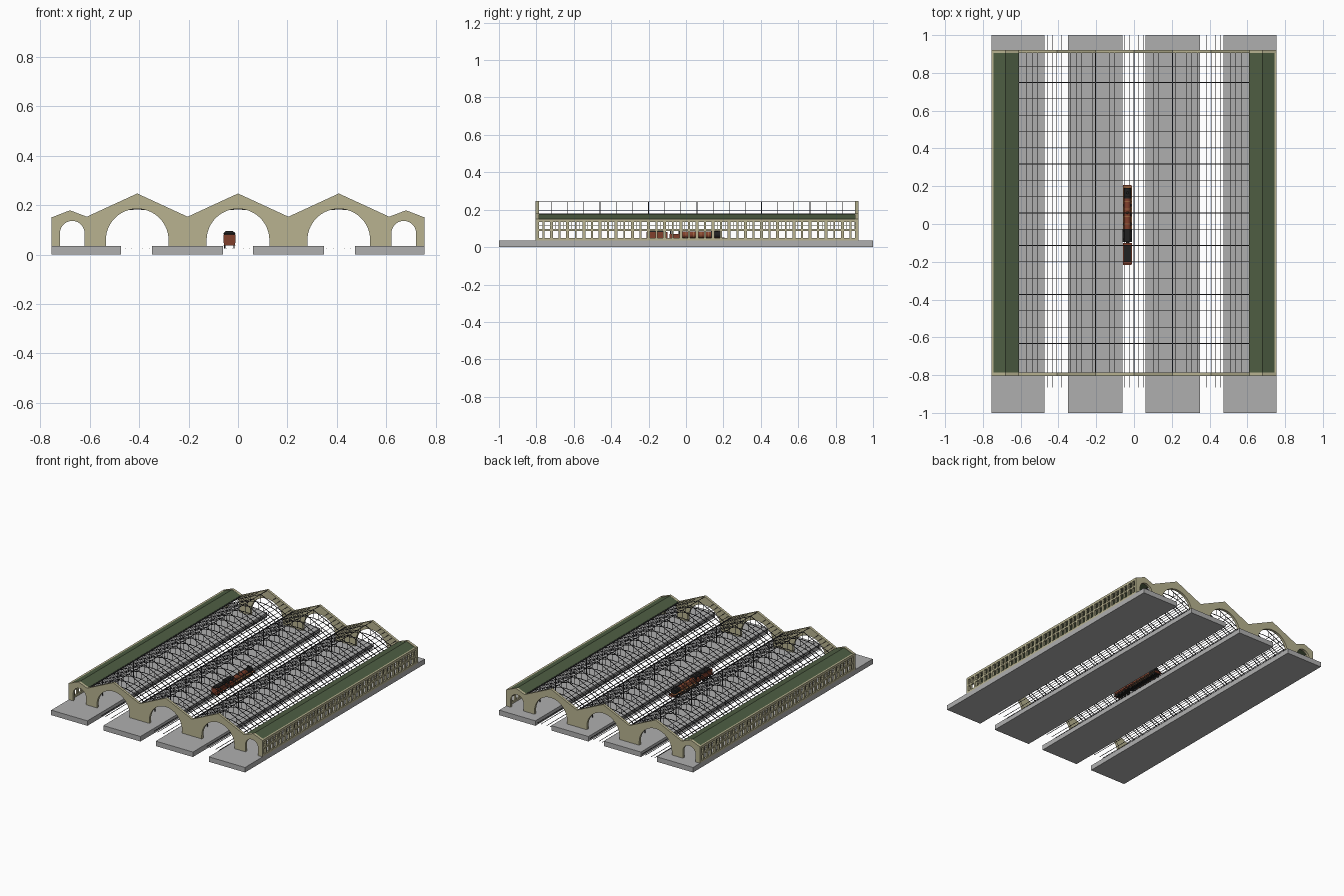
import bpy, bmesh
from math import sin, cos, pi, sqrt
from mathutils import Vector, Matrix

if "Cube" in bpy.data.objects:
    bpy.data.objects.remove(bpy.data.objects["Cube"], do_unlink=True)


def material(name, r, g, b):
    m = bpy.data.materials.new(name)
    m.use_nodes = True
    m.diffuse_color = (r, g, b, 1)
    m.node_tree.nodes["Principled BSDF"].inputs["Base Color"].default_value = (r, g, b, 1)
    return m


STONE = material("sandstone", 0.48, 0.45, 0.28)
CONCRETE = material("platform grey", 0.43, 0.43, 0.43)
GREEN = material("roof green", 0.075, 0.11, 0.055)
IRON = material("dark iron", 0.05, 0.05, 0.055)
RED = material("engine red", 0.22, 0.05, 0.025)
BLACK = material("engine black", 0.015, 0.015, 0.015)
BROWN = material("copper brown", 0.33, 0.13, 0.05)


def finish(name, bm, mat, smooth=False):
    bmesh.ops.recalc_face_normals(bm, faces=bm.faces)
    mesh = bpy.data.meshes.new(name)
    bm.to_mesh(mesh)
    bm.free()
    mesh.materials.append(mat)
    ob = bpy.data.objects.new(name, mesh)
    bpy.context.collection.objects.link(ob)
    if smooth:
        bpy.ops.object.select_all(action="DESELECT")
        ob.select_set(True)
        bpy.context.view_layer.objects.active = ob
        bpy.ops.object.shade_smooth_by_angle()
    return ob


def box(bm, x, y, z):
    """Box from three (low, high) ranges."""
    size = Matrix.Diagonal((x[1] - x[0], y[1] - y[0], z[1] - z[0], 1))
    mid = Matrix.Translation(((x[0] + x[1]) / 2, (y[0] + y[1]) / 2, (z[0] + z[1]) / 2))
    bmesh.ops.create_cube(bm, size=1, matrix=mid @ size)


def beam(bm, p, q, t):
    """Square bar between two points."""
    p, q = Vector(p), Vector(q)
    d = q - p
    m = Matrix.Translation((p + q) / 2) @ d.to_track_quat("Z", "Y").to_matrix().to_4x4()
    bmesh.ops.create_cube(bm, size=1, matrix=m @ Matrix.Diagonal((t, t, d.length + t * 0.5, 1)))


def rod(bm, p, q, r, sides=12, r2=None):
    """Round bar or cone between two points."""
    p, q = Vector(p), Vector(q)
    d = q - p
    m = Matrix.Translation((p + q) / 2) @ d.to_track_quat("Z", "Y").to_matrix().to_4x4()
    bmesh.ops.create_cone(bm, cap_ends=True, segments=sides, radius1=r,
                          radius2=r if r2 is None else r2, depth=d.length, matrix=m)


def extrude_y(bm, points, y0, y1):
    """Prism along y from an x, z outline."""
    face = bm.faces.new([bm.verts.new((x, y0, z)) for x, z in points])
    out = bmesh.ops.extrude_face_region(bm, geom=[face])
    verts = [v for v in out["geom"] if isinstance(v, bmesh.types.BMVert)]
    bmesh.ops.translate(bm, verts=verts, vec=(0, y1 - y0, 0))


DECK = 0.035
EAVE, RIDGE = 0.153, 0.247
SPAN = 0.408
HALF = SPAN / 2
WALL = 0.755
Y0, Y1 = -0.805, 0.922
BAYS = 20
BAY = (Y1 - Y0) / BAYS
NAVES = (-SPAN, 0, SPAN)

# Platforms
for name, a, b in (("outer", 0.473, WALL), ("inner", 0.06, 0.349)):
    for side, s in (("left", 1), ("right", -1)):
        bm = bmesh.new()
        box(bm, sorted((s * a, s * b)), (-1, 1), (0, DECK))
        finish(f"{name}_platform_{side}", bm, CONCRETE)


# End walls with gables and arched openings
def arch(cx, r, cz, n):
    curve = [(cx + r * cos(pi * i / n), cz + r * sin(pi * i / n)) for i in range(n + 1)]
    return [(cx + r, DECK)] + curve + [(cx - r, DECK)]


top = [(-WALL, DECK), (-WALL, 0.15), (-0.68, 0.179), (-3 * HALF, EAVE)]
for cx in NAVES:
    top += [(cx, RIDGE), (cx + HALF, EAVE)]
top += [(0.68, 0.179), (WALL, 0.15), (WALL, DECK)]
outline = top + arch(0.671, 0.05, 0.086, 14)
for cx in reversed(NAVES):
    outline += arch(cx, 0.127, 0.058, 28)
outline += arch(-0.671, 0.05, 0.086, 14)
for name, a, b in (("front_wall", Y0, Y0 + 0.018), ("back_wall", Y1 - 0.018, Y1)):
    bm = bmesh.new()
    extrude_y(bm, outline, a, b)
    finish(name, bm, STONE)

# Side walls with two rows of paired windows, and aisle roofs
for side, s in (("left", 1), ("right", -1)):
    x = sorted((s * (WALL - 0.014), s * WALL))
    bm = bmesh.new()
    for z in ((DECK, 0.048), (0.086, 0.097), (0.134, 0.151)):
        box(bm, x, (Y0 + 0.018, Y1 - 0.018), z)
    for i in range(BAYS + 1):
        y = Y0 + i * BAY
        box(bm, x, (max(y - 0.008, Y0 + 0.01), min(y + 0.008, Y1 - 0.01)), (0.04, 0.145))
        if i < BAYS:
            m = y + BAY / 2
            box(bm, x, (m - 0.005, m + 0.005), (0.04, 0.145))
    # thin glazing bars in the upper row
    xm = s * (WALL - 0.007)
    for i in range(BAYS * 2):
        y = Y0 + (i + 0.5) * BAY / 2
        beam(bm, (xm, y, 0.097), (xm, y, 0.134), 0.002)
    beam(bm, (xm, Y0 + 0.02, 0.117), (xm, Y1 - 0.02, 0.117), 0.002)
    finish(f"side_wall_{side}", bm, STONE)

    bm = bmesh.new()
    section = [(0.745, 0.15), (0.68, 0.176), (0.612, 0.153), (0.612, 0.148), (0.68, 0.17), (0.745, 0.145)]
    extrude_y(bm, [(s * px, pz) for px, pz in section], Y0 + 0.018, Y1 - 0.018)
    finish(f"aisle_roof_{side}", bm, GREEN)

# Open iron roof trusses over each nave
RADIUS, CROWN = 0.3, 0.184


def chord(dx):
    return CROWN - RADIUS + sqrt(RADIUS ** 2 - dx ** 2)


def rafter(dx):
    return RIDGE - 0.005 - (RIDGE - EAVE) * abs(dx) / HALF


for label, cx in zip(("right", "middle", "left"), NAVES):
    bm = bmesh.new()
    steps = [-HALF + SPAN * i / 10 for i in range(11)]
    for i in range(1, BAYS):
        y = Y0 + i * BAY
        for s in (-1, 1):
            beam(bm, (cx, y, rafter(0)), (cx + s * HALF, y, rafter(HALF)), 0.0035)
        for a, b in zip(steps, steps[1:]):
            beam(bm, (cx + a, y, chord(a)), (cx + b, y, chord(b)), 0.0035)
        for a in steps[2:-2]:
            beam(bm, (cx + a, y, chord(a)), (cx + a, y, rafter(a)), 0.002)
    finish(f"roof_trusses_{label}", bm, IRON)

    bm = bmesh.new()
    for t in (0.35, 0.5, 0.64, 0.78, 0.92):
        for s in (-1, 1):
            dx = s * t * HALF
            beam(bm, (cx + dx, Y0 + 0.01, rafter(dx)), (cx + dx, Y1 - 0.01, rafter(dx)), 0.002)
    beam(bm, (cx, Y0 + 0.01, rafter(0)), (cx, Y1 - 0.01, rafter(0)), 0.003)
    finish(f"roof_purlins_{label}", bm, IRON)

# Valley gutters and columns
bm = bmesh.new()
for k in (-3, -1, 1, 3):
    x = k * HALF
    beam(bm, (x, Y0 + 0.01, EAVE - 0.004), (x, Y1 - 0.01, EAVE - 0.004), 0.005)
    for i in range(2, BAYS, 2):
        rod(bm, (x, Y0 + i * BAY, DECK), (x, Y0 + i * BAY, EAVE), 0.0028, 8)
finish("valley_gutters_and_columns", bm, IRON)

# Two tracks in each gap
bm = bmesh.new()
for cx in NAVES:
    for dx in (-0.048, -0.022, 0.022, 0.048):
        box(bm, (cx + dx - 0.001, cx + dx + 0.001), (-0.865, 1), (0.022, 0.025))
finish("rails", bm, IRON)

# Steam engine and tender
TX = -0.035


def part(name, mat, *boxes):
    bm = bmesh.new()
    for half, y, z in boxes:
        box(bm, (TX - half, TX + half), y, z)
    finish(name, bm, mat)


part("train_frame", BLACK, (0.02, (-0.21, -0.1), (0.038, 0.046)),
     (0.02, (-0.09, 0.205), (0.038, 0.048)), (0.008, (-0.1, -0.09), (0.038, 0.042)))
part("tender_body", RED, (0.024, (-0.212, -0.1), (0.046, 0.08)))
part("tender_coal", BLACK, (0.019, (-0.202, -0.11), (0.078, 0.086)))
part("cab_sides", RED, (0.024, (-0.088, -0.03), (0.046, 0.07)))
part("cab_posts", BLACK, (0.022, (-0.086, -0.078), (0.07, 0.09)), (0.022, (-0.04, -0.032), (0.07, 0.09)))
part("running_board", BROWN, (0.024, (-0.03, 0.2), (0.048, 0.051)))
part("buffer_beam", RED, (0.022, (0.2, 0.207), (0.036, 0.05)), (0.022, (-0.217, -0.212), (0.036, 0.046)))

bm = bmesh.new()
extrude_y(bm, [(TX - 0.025, 0.086), (TX - 0.014, 0.095), (TX + 0.014, 0.095), (TX + 0.025, 0.086)], -0.094, -0.026)
finish("cab_roof", bm, BLACK)

bm = bmesh.new()
rod(bm, (TX, -0.03, 0.066), (TX, 0.135, 0.066), 0.0175, 20)
finish("boiler", bm, RED, True)
bm = bmesh.new()
for y in (0, 0.04, 0.08, 0.12):
    rod(bm, (TX, y - 0.003, 0.066), (TX, y + 0.003, 0.066), 0.0185, 20)
rod(bm, (TX, 0.06, 0.08), (TX, 0.06, 0.091), 0.008, 12, 0.005)
finish("boiler_bands_and_dome", bm, BROWN, True)
bm = bmesh.new()
rod(bm, (TX, 0.135, 0.066), (TX, 0.19, 0.066), 0.019, 20)
rod(bm, (TX, 0.165, 0.08), (TX, 0.165, 0.096), 0.006, 12, 0.008)
finish("smokebox_and_chimney", bm, BLACK, True)

bm = bmesh.new()
wheels = [(y, 0.0095) for y in (-0.19, -0.155, -0.12, 0.145, 0.18)]
wheels += [(y, 0.014) for y in (-0.05, 0, 0.05, 0.1)]
for y, r in wheels:
    for s in (-1, 1):
        x = TX + s * 0.016
        rod(bm, (x, y, 0.025 + r), (x + s * 0.005, y, 0.025 + r), r, 16)
finish("train_wheels", bm, BLACK, True)
bm = bmesh.new()
for s in (-1, 1):
    beam(bm, (TX + s * 0.023, -0.05, 0.037), (TX + s * 0.023, 0.16, 0.037), 0.0025)
finish("coupling_rods", bm, BROWN)
